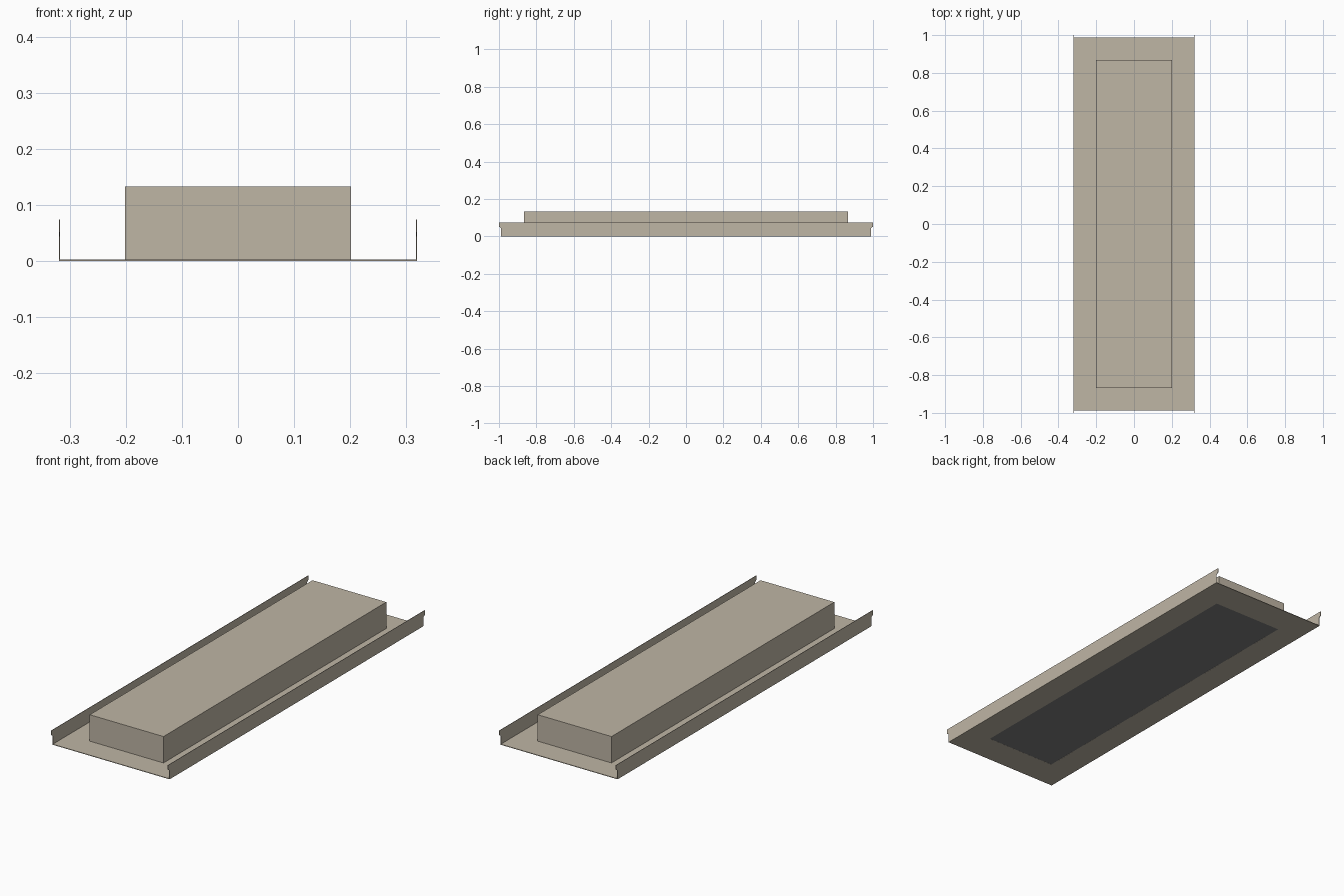
import bpy
import bmesh
from mathutils import Matrix, Vector

default = bpy.data.objects.get("Cube")
if default:
    bpy.data.objects.remove(default, do_unlink=True)


def material(name, color):
    mat = bpy.data.materials.new(name)
    mat.use_nodes = True
    mat.diffuse_color = color
    for node in mat.node_tree.nodes:
        if node.type == "BSDF_PRINCIPLED":
            node.inputs["Base Color"].default_value = color
    return mat


def finish(name, bm, mat):
    bmesh.ops.recalc_face_normals(bm, faces=bm.faces)
    mesh = bpy.data.meshes.new(name)
    bm.to_mesh(mesh)
    bm.free()
    mesh.materials.append(mat)
    obj = bpy.data.objects.new(name, mesh)
    bpy.context.collection.objects.link(obj)
    return obj


def box(name, low, high, mat):
    low, high = Vector(low), Vector(high)
    bm = bmesh.new()
    bmesh.ops.create_cube(bm, size=1, matrix=Matrix.Translation((low + high) / 2)
                          @ Matrix.Diagonal((*(high - low), 1)))
    return finish(name, bm, mat)


def side_wall(name, x, thickness, mat):
    # Side outline with a chamfered tab at both upper ends
    half = [(plate_y, 0), (plate_y, 0.044), (1, 0.052), (1, wall_top)]
    outline = half + [(-y, z) for y, z in reversed(half)]
    bm = bmesh.new()
    face = bm.faces.new([bm.verts.new((x, y, z)) for y, z in outline])
    out = bmesh.ops.extrude_face_region(bm, geom=[face])
    verts = [v for v in out["geom"] if isinstance(v, bmesh.types.BMVert)]
    bmesh.ops.translate(bm, verts=verts, vec=(thickness, 0, 0))
    return finish(name, bm, mat)


painted = material("beige_metal", (0.52, 0.465, 0.375, 1))
grey = material("grey_diffuser", (0.21, 0.21, 0.21, 1))

plate_x, plate_y, sheet = 0.319, 0.988, 0.003
open_x, open_y = 0.19, 0.837
wall_top, wall_thick = 0.074, 0.002

# Flange around the opening, and the upturned side walls
for side, s in (("left", 1), ("right", -1)):
    xs = sorted((s * open_x, s * (plate_x - wall_thick)))
    box(side + "_flange", (xs[0], -plate_y, 0), (xs[1], plate_y, sheet), painted)
    side_wall(side + "_wall", s * plate_x, -s * wall_thick, painted)
for end, s in (("front", -1), ("back", 1)):
    ys = sorted((s * open_y, s * plate_y))
    box(end + "_flange", (-open_x, ys[0], 0), (open_x, ys[1], sheet), painted)

# Panel filling the opening, and the housing above it
box("diffuser_panel", (-open_x, -open_y, 0.0003), (open_x, open_y, sheet), grey)
box("housing", (-0.201, -0.867, sheet), (0.201, 0.867, 0.133), painted)
